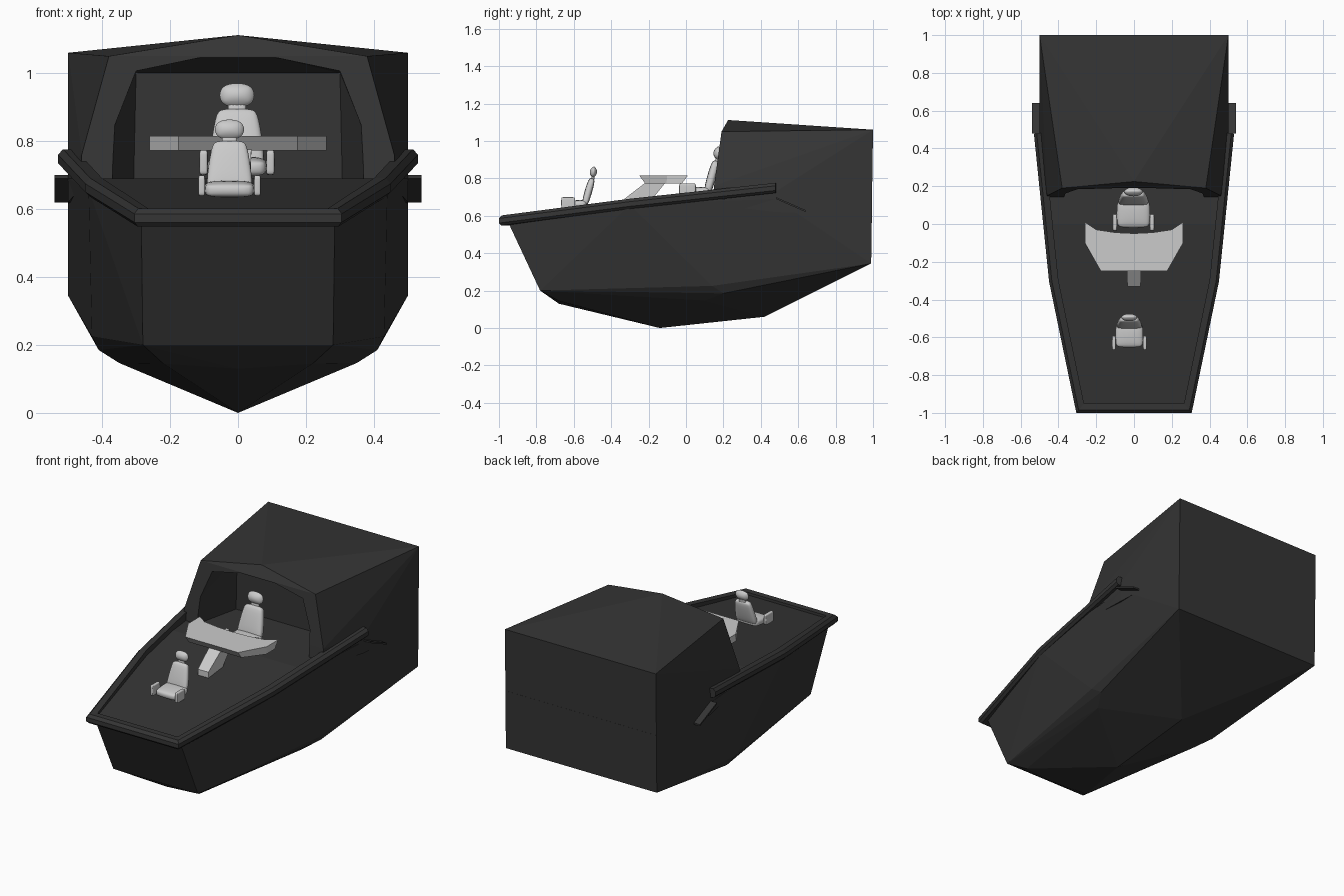
import bpy, bmesh
from mathutils import Vector, Matrix

if "Cube" in bpy.data.objects:
    bpy.data.objects.remove(bpy.data.objects["Cube"])

dark = bpy.data.materials.new("dark_hull")
dark.diffuse_color = (0.035, 0.035, 0.035, 1)
dark.use_nodes = True
dark.node_tree.nodes["Principled BSDF"].inputs["Base Color"].default_value = dark.diffuse_color

def finish(bm, name, mat=None):
    bmesh.ops.recalc_face_normals(bm, faces=bm.faces)
    me = bpy.data.meshes.new(name)
    bm.to_mesh(me)
    bm.free()
    ob = bpy.data.objects.new(name, me)
    bpy.context.collection.objects.link(ob)
    if mat:
        me.materials.append(mat)
    return ob

def faceted(name, pts, mat=None, mirror=True):
    """Faceted solid wrapped around a few corner points, mirrored in x."""
    bm = bmesh.new()
    for x, y, z in pts:
        bm.verts.new((x, y, z))
        if mirror and x:
            bm.verts.new((-x, y, z))
    r = bmesh.ops.convex_hull(bm, input=bm.verts)
    junk = {g for g in r["geom_interior"] + r["geom_unused"] if isinstance(g, bmesh.types.BMVert)}
    bmesh.ops.delete(bm, geom=[v for v in junk if v.is_valid], context='VERTS')
    bmesh.ops.dissolve_limit(bm, angle_limit=0.02, verts=bm.verts, edges=bm.edges)
    return finish(bm, name, mat)

# lower hull with V bottom and gently rising deck
faceted("hull", [
    (0, -.68, .13), (.22, -.68, .145), (.28, -.78, .2), (.285, -.96, .585),
    (0, -.14, 0), (.35, .1, .147), (.41, .2, .185), (.43, .14, .225),
    (0, .42, .06), (.5, .99, .345), (.44, -.3, .66), (.463, .0, .69),
    (.5, .48, .69), (.5, .995, .69)], dark)

# rear cabin with a hollowed front opening
cabin = faceted("cabin", [
    (.465, .14, .66), (.46, .15, .76), (.38, .19, 1.05), (0, .225, 1.112),
    (.5, .48, .73), (.5, .48, .62), (.5, 1, 1.06), (0, 1, 1.065), (.5, .993, .6)], dark)
cutter = faceted("opening_cutter", [
    (.39, .05, .55), (.39, .05, .78), (.3, .05, 1.01), (0, .05, 1.073),
    (.31, .42, .55), (.3, .42, 1.0), (0, .42, 1.0)])
cutter.hide_render = True
cutter.hide_set(True)
b = cabin.modifiers.new("opening", 'BOOLEAN')
b.object = cutter
b.operation = 'DIFFERENCE'
b.solver = 'EXACT'

# gunwale rail swept around the deck edge
half = [(.505, .48, .75), (.425, -.3, .665), (.285, -.975, .576)]
path = [Vector((-x, y, z)) for x, y, z in half] + [Vector(p) for p in reversed(half)]
section = [(-.025, .026), (.01, .026), (.025, .01), (.025, -.015), (.012, -.028), (-.025, -.028)]
bm = bmesh.new()
rings = []
for i, p in enumerate(path):
    normals = []
    for a, c in ((i - 1, i), (i, i + 1)):
        if a >= 0 and c < len(path):
            d = path[c] - path[a]
            normals.append(Vector((d.y, -d.x, 0)).normalized())
    n = sum(normals, Vector()).normalized()
    n /= n.dot(normals[0])
    rings.append([bm.verts.new(p + n * o + Vector((0, 0, h))) for o, h in section])
for r, s in zip(rings, rings[1:]):
    for j in range(6):
        k = (j + 1) % 6
        bm.faces.new((r[j], r[k], s[k], s[j]))
bm.faces.new(rings[0])
bm.faces.new(rings[-1])
finish(bm, "gunwale_rail", dark)

# small sloping side fins
for side in (-1, 1):
    faceted("side_fin", [(side * x, y, z + t) for x in (.48, .54)
                         for y, z in ((.48, .69), (.64, .62)) for t in (0, .01)], dark, False)

# console table: outline extruded down to a smaller underside
outline = [(0, -.05), (.1, -.045), (.2, -.03), (.26, .01), (.26, -.1), (.175, -.25)]
outline = outline + [(-x, y) for x, y in reversed(outline[1:])]
bm = bmesh.new()
top = [bm.verts.new((x, y, .815)) for x, y in outline]
low = [bm.verts.new((x, -.12 + (y + .12) * .75, .772)) for x, y in outline]
bm.faces.new(top)
bm.faces.new(low)
for i in range(len(top)):
    k = (i + 1) % len(top)
    bm.faces.new((top[i], top[k], low[k], low[i]))
finish(bm, "console_table")

# leaning pedestal under the table
faceted("table_pedestal", [(.035, -.33, .64), (.035, -.22, .64), (.035, -.33, .69),
                           (.04, -.2, .79), (.04, -.1, .79)])

def soft_box(name, size, loc, tilt=0, taper=1, parent=None, level=2, bev=.3):
    """Rounded cushion: bevelled box, smooth subdivided."""
    bm = bmesh.new()
    bmesh.ops.create_cube(bm, size=1)
    for v in bm.verts:
        if v.co.z > 0:
            v.co.x *= taper
    bmesh.ops.transform(bm, matrix=Matrix.Diagonal((*size, 1)), verts=bm.verts)
    bmesh.ops.bevel(bm, geom=bm.edges[:], offset=min(size) * bev, segments=1, affect='EDGES')
    bmesh.ops.transform(bm, matrix=Matrix.Translation(loc) @ Matrix.Rotation(tilt, 4, 'X'), verts=bm.verts)
    for f in bm.faces:
        f.smooth = True
    ob = finish(bm, name)
    m = ob.modifiers.new("soft", 'SUBSURF')
    m.levels = m.render_levels = level
    ob.parent = parent
    return ob

def seat(label, loc, s):
    root = bpy.data.objects.new(label, None)
    bpy.context.collection.objects.link(root)
    root.location = loc
    root.scale = (s, s, s)
    soft_box(label + "_cushion", (.15, .13, .05), (0, -.02, .025), .08, 1, root)
    soft_box(label + "_back", (.145, .042, .15), (0, .048, .095), -.28, .72, root)
    soft_box(label + "_neck", (.045, .018, .05), (0, .072, .168), -.15, 1, root)
    soft_box(label + "_headrest", (.088, .042, .062), (0, .075, .2), -.1, 1, root, 2, .45)
    for side in (-1, 1):
        soft_box(label + "_armrest", (.022, .075, .062), (side * .082, -.06, .035), 0, 1, root, 2, .15)

seat("front_seat", (-.025, -.57, .634), 1)
seat("rear_seat", (-.003, .08, .695), 1.2)
